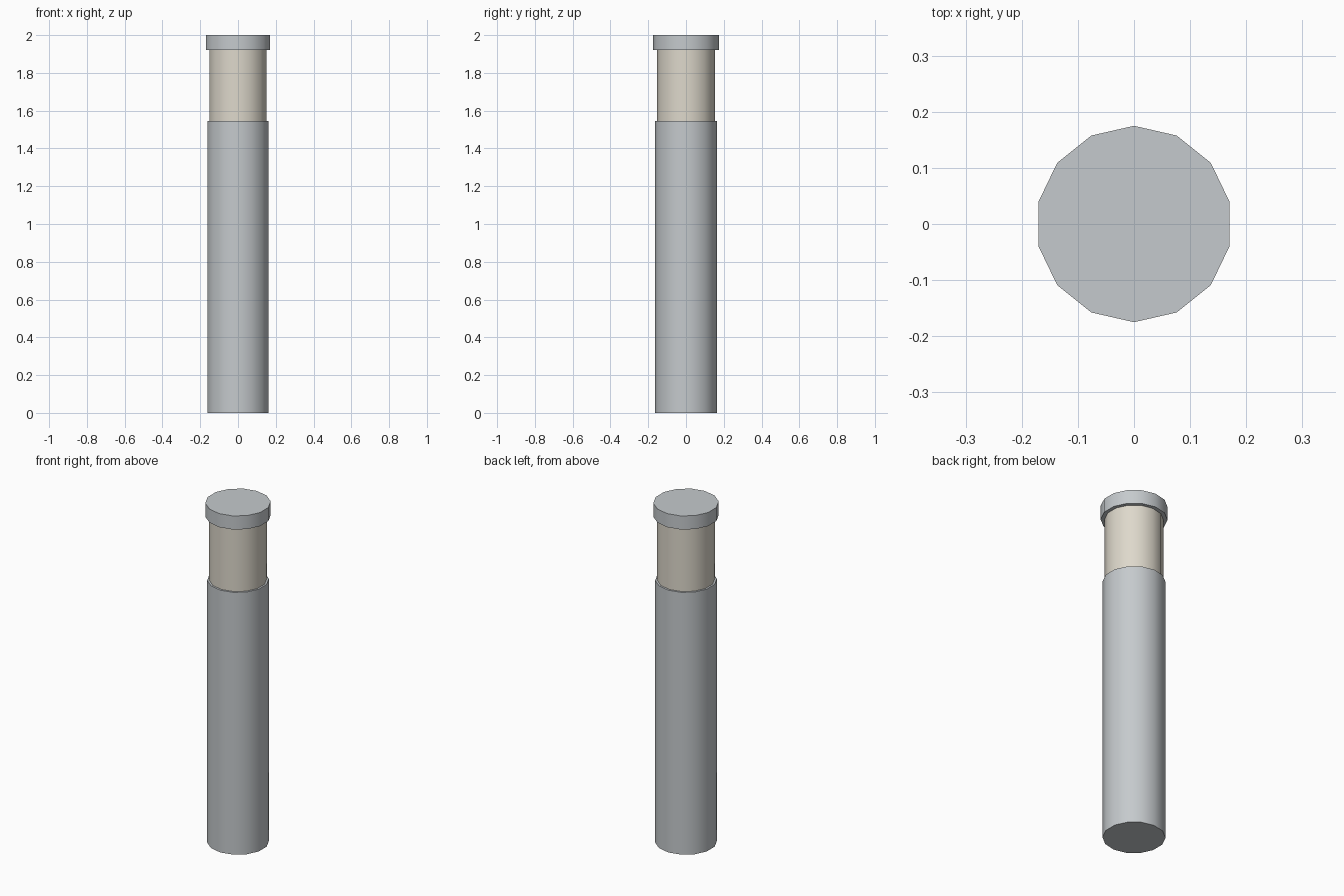
import bpy
import bmesh
from math import sin, cos, tau, radians

SIDES = 14

if "Cube" in bpy.data.objects:
    bpy.data.objects.remove(bpy.data.objects["Cube"], do_unlink=True)


def make_material(name, rgb):
    mat = bpy.data.materials.new(name)
    mat.use_nodes = True
    colour = (*rgb, 1.0)
    mat.diffuse_color = colour
    mat.node_tree.nodes["Principled BSDF"].inputs["Base Color"].default_value = colour
    return mat


def make_cylinder(name, radius, bottom, top, mat):
    """Closed prism with a corner on the +y axis and smooth sides."""
    bm = bmesh.new()
    rings = [[bm.verts.new((radius * sin(tau * i / SIDES),
                            radius * cos(tau * i / SIDES), z))
              for i in range(SIDES)] for z in (bottom, top)]
    for ring in rings:
        bm.faces.new(ring)
    for i in range(SIDES):
        j = (i + 1) % SIDES
        bm.faces.new((rings[0][i], rings[0][j], rings[1][j], rings[1][i]))
    bmesh.ops.recalc_face_normals(bm, faces=bm.faces)
    mesh = bpy.data.meshes.new(name)
    bm.to_mesh(mesh)
    bm.free()
    mesh.materials.append(mat)
    obj = bpy.data.objects.new(name, mesh)
    bpy.context.collection.objects.link(obj)
    # Smooth the sides, keep the rims sharp
    bpy.ops.object.select_all(action='DESELECT')
    obj.select_set(True)
    bpy.context.view_layer.objects.active = obj
    bpy.ops.object.shade_smooth_by_angle(angle=radians(40))
    return obj


grey = make_material("light_grey", (0.56, 0.59, 0.61))
cream = make_material("warm_cream", (0.73, 0.69, 0.60))

# Long lower tube, recessed neck and overhanging cap
make_cylinder("body_tube", 0.165, 0.0, 1.545, grey)
make_cylinder("neck", 0.154, 1.545, 1.92, cream)
make_cylinder("cap", 0.175, 1.92, 2.0, grey)
